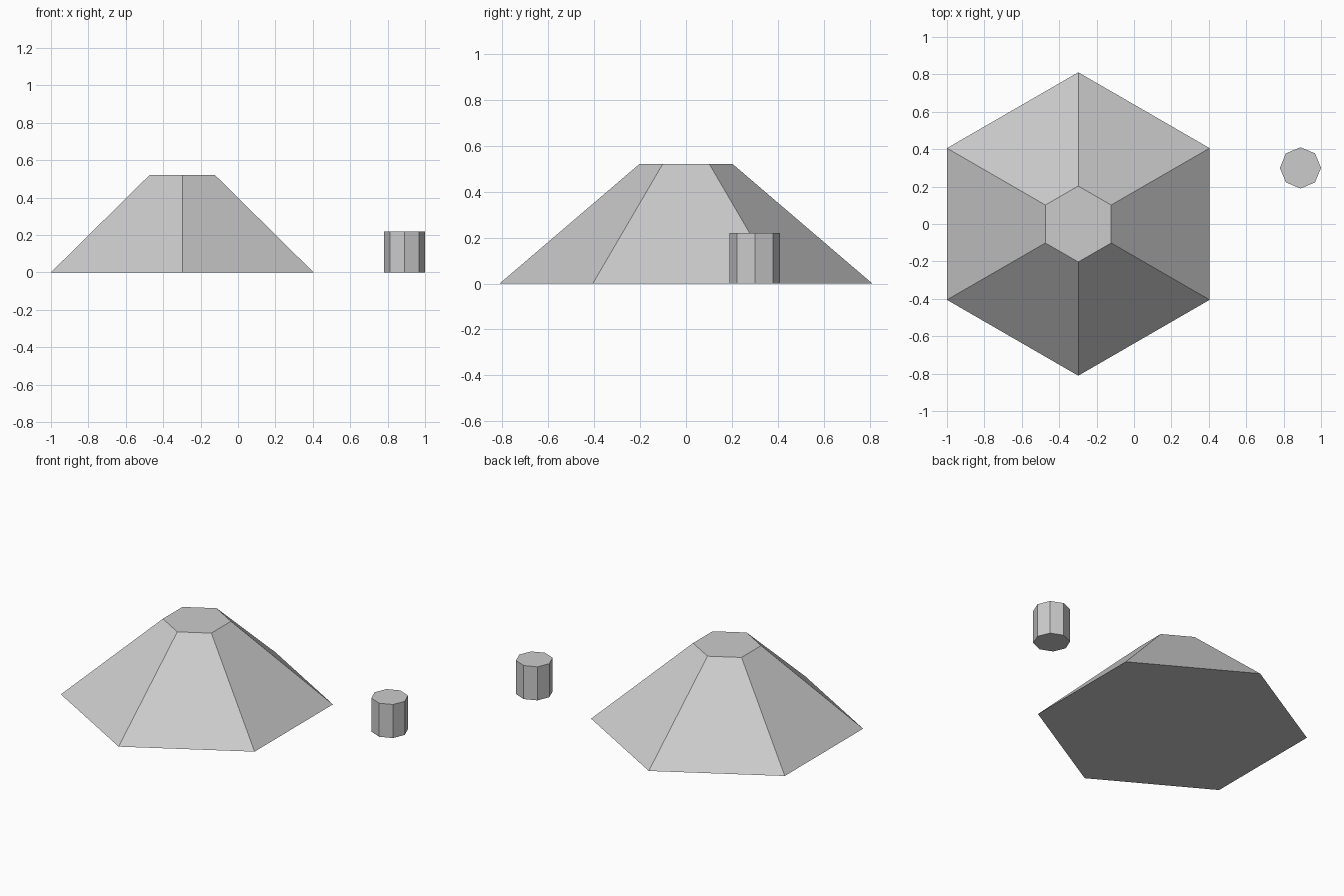
import bpy
import math

if "Cube" in bpy.data.objects:
    bpy.data.objects.remove(bpy.data.objects["Cube"])

grey = bpy.data.materials.new("light_grey")
grey.diffuse_color = (0.6, 0.6, 0.6, 1.0)
grey.use_nodes = True
grey.node_tree.nodes["Principled BSDF"].inputs["Base Color"].default_value = grey.diffuse_color


def tapered_prism(name, sides, r_base, r_top, height, x, y):
    """Flat-faced solid standing on z = 0, with a corner pointing to +y."""
    bpy.ops.mesh.primitive_cone_add(
        vertices=sides, radius1=r_base, radius2=r_top, depth=height,
        end_fill_type='NGON', location=(x, y, height / 2))
    obj = bpy.context.object
    obj.name = name
    obj.data.materials.append(grey)
    return obj


# Six-sided hill with a flat top
tapered_prism("hill", 6, 0.811, 0.203, 0.52, -0.298, 0.0)

# Small eight-sided post beside it
tapered_prism("post", 8, 0.11, 0.11, 0.22, 0.89, 0.30)
